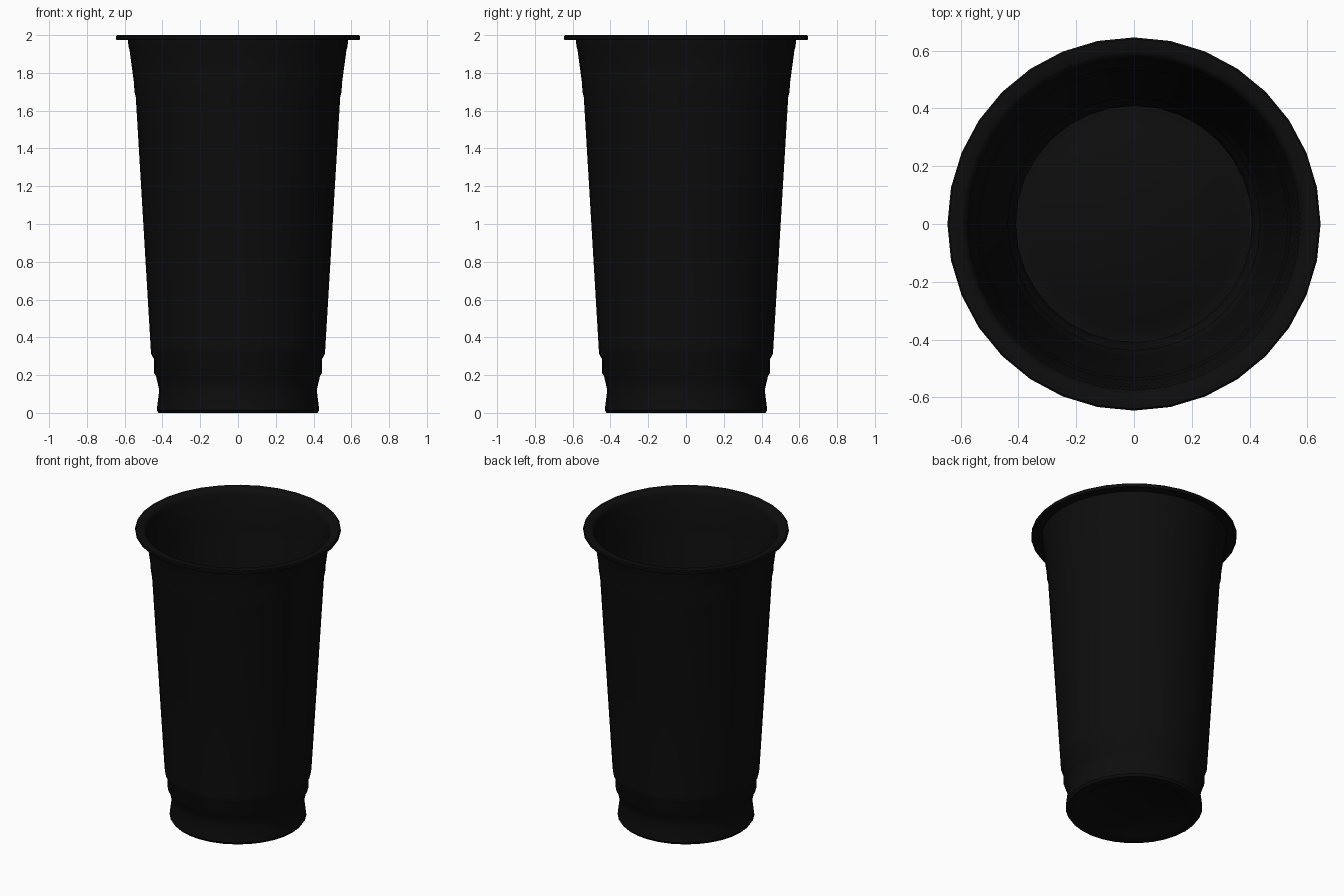
import bpy, bmesh, math

if "Cube" in bpy.data.objects:
    bpy.data.objects.remove(bpy.data.objects["Cube"])

SIDES = 32

black = bpy.data.materials.new("black plastic")
black.diffuse_color = (0.004, 0.004, 0.004, 1)
black.use_nodes = True
black.node_tree.nodes["Principled BSDF"].inputs["Base Color"].default_value = black.diffuse_color


def lathe(name, profile):
    """Spin a (radius, height) profile round z; radius 0 closes to a pole."""
    bm = bmesh.new()
    rings = []
    for r, z in profile:
        if r == 0:
            rings.append([bm.verts.new((0, 0, z))] * SIDES)
        else:
            rings.append([bm.verts.new((r * math.cos(2 * math.pi * i / SIDES),
                                        r * math.sin(2 * math.pi * i / SIDES), z))
                          for i in range(SIDES)])
    for a, b in zip(rings, rings[1:]):
        for i in range(SIDES):
            j = (i + 1) % SIDES
            bm.faces.new(list(dict.fromkeys((a[i], a[j], b[j], b[i]))))
    bmesh.ops.recalc_face_normals(bm, faces=bm.faces)
    mesh = bpy.data.meshes.new(name)
    bm.to_mesh(mesh)
    bm.free()
    mesh.materials.append(black)
    obj = bpy.data.objects.new(name, mesh)
    bpy.context.collection.objects.link(obj)
    bpy.context.view_layer.objects.active = obj
    obj.select_set(True)
    bpy.ops.object.shade_smooth_by_angle(angle=math.radians(35))
    obj.select_set(False)
    return obj


# Side wall: flared foot, grip band, long taper, stacking steps under the rim
wall = [(0.430, 0.015), (0.417, 0.12), (0.434, 0.195), (0.444, 0.21),
        (0.445, 0.285), (0.459, 0.31), (0.462, 0.34), (0.541, 1.67),
        (0.548, 1.70), (0.551, 1.75), (0.562, 1.83), (0.574, 1.92),
        (0.580, 1.94), (0.583, 1.975)]
T = 0.008  # wall thickness

# Underside with a slightly raised centre, outer wall, flat rim, inner wall, floor
under = [(0, 0.02), (0.33, 0.02), (0.36, 0.0), (0.42, 0.0)]
rim = [(0.643, 1.975), (0.646, 1.98), (0.646, 1.995), (0.640, 2.0), (0.597, 2.0),
       (0.585, 1.992)]
inside = [(r - T, z) for r, z in reversed(wall)]
floor = [(0.412, T), (0.365, T), (0.335, 0.02 + T), (0, 0.02 + T)]

lathe("cup", under + wall + rim + inside + floor)
